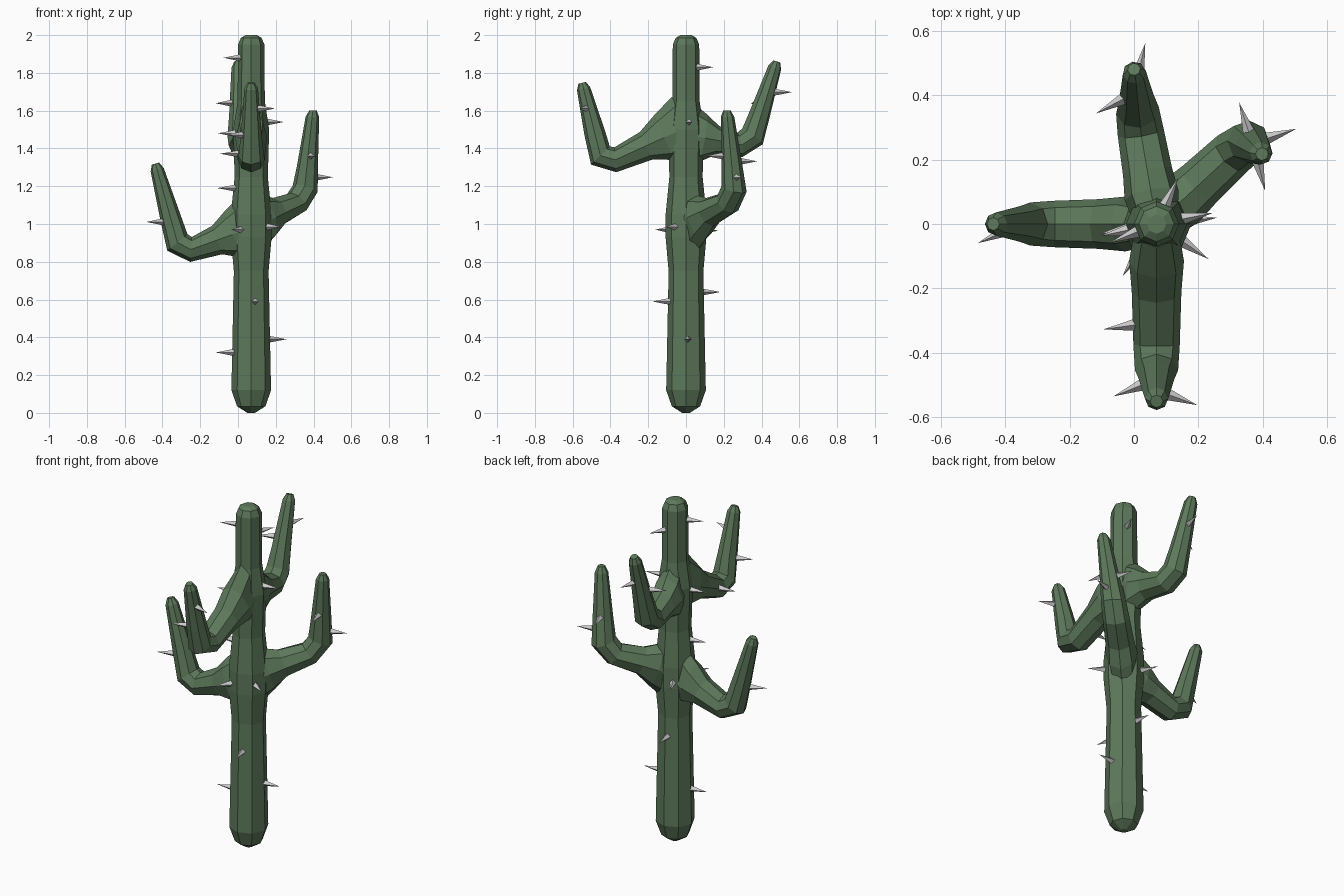
import bpy, bmesh, math
from mathutils import Vector

if "Cube" in bpy.data.objects:
    bpy.data.objects.remove(bpy.data.objects["Cube"])

SIDES = 8
green = bpy.data.materials.new("cactus_green")
green.diffuse_color = (0.11, 0.19, 0.105, 1)
green.use_nodes = True
green.node_tree.nodes["Principled BSDF"].inputs["Base Color"].default_value = green.diffuse_color


def add_object(name, bm):
    mesh = bpy.data.meshes.new(name)
    bm.to_mesh(mesh)
    bm.free()
    obj = bpy.data.objects.new(name, mesh)
    bpy.context.collection.objects.link(obj)
    return obj


def tube(name, rings, side):
    """Loft eight-sided rings (centre, width, height) with closed ends."""
    bm = bmesh.new()
    loops = []
    for i, (p, w, h) in enumerate(rings):
        before, after = rings[max(i - 1, 0)][0], rings[min(i + 1, len(rings) - 1)][0]
        tangent = (p - before).normalized() + (after - p).normalized()
        up = tangent.cross(side).normalized()
        angles = [math.tau * k / SIDES for k in range(SIDES)]
        loops.append([bm.verts.new(p + side * w * math.cos(a) + up * h * math.sin(a)) for a in angles])
    for a, b in zip(loops, loops[1:]):
        for k in range(SIDES):
            n = (k + 1) % SIDES
            bm.faces.new((a[k], a[n], b[n], b[k]))
    bm.faces.new(loops[0])
    bm.faces.new(loops[-1])
    bmesh.ops.recalc_face_normals(bm, faces=bm.faces)
    obj = add_object(name, bm)
    obj.data.materials.append(green)
    return obj


def on_path(path, t):
    """Point on a polyline; whole numbers are its corners."""
    i = min(int(t), len(path) - 2)
    return path[i].lerp(path[i + 1], t - i)


# Trunk: height and radius, swelling where the arms join
profile = [(0, .02), (.035, .075), (.12, .105), (.75, .092), (.93, .108), (1.05, .108),
           (1.25, .088), (1.5, .095), (1.65, .072), (1.95, .07), (1.985, .055), (2, .03)]
body = tube("cactus_body", [(Vector((.07, 0, z)), r, r) for z, r in profile], Vector((1, 0, 0)))

# Centre lines: root on the trunk, elbow, tip
paths = {
    "trunk": [(.07, 0, 0), (.07, 0, 1), (.07, 0, 2)],
    "left_arm": [(.07, 0, .98), (-.305, 0, .845), (-.437, 0, 1.32)],
    "right_arm": [(.07, 0, 1), (.35, .26, 1.13), (.397, .217, 1.6)],
    "front_arm": [(.07, 0, 1.51), (.07, -.44, 1.31), (.07, -.55, 1.747)],
    "back_arm": [(.07, 0, 1.47), (.012, .335, 1.41), (0, .48, 1.86)],
}
paths = {name: [Vector(p) for p in pts] for name, pts in paths.items()}

# Shared arm shape: position on path, width, height (flared root, rounded tip)
arm_shape = [(0, .065, .18), (.26, .085, .13), (.48, .077, .08), (.85, .072, .066),
             (1.12, .067, .069), (1.38, .055, .056), (1.93, .036, .036), (2, .02, .02)]
for name, path in paths.items():
    if name == "trunk":
        continue
    side = (path[1] - path[0]).cross(Vector((0, 0, 1))).normalized()
    arm = tube(name, [(on_path(path, t), w, h) for t, w, h in arm_shape], side)
    mod = body.modifiers.new(name, "BOOLEAN")
    mod.operation = "UNION"
    mod.solver = "EXACT"
    mod.object = arm
    bpy.context.view_layer.objects.active = body
    bpy.ops.object.modifier_apply(modifier=mod.name)
    bpy.data.objects.remove(arm)

# Thorns: position on path and compass angle; each is planted on the skin
thorns = {
    "trunk": [(.32, 187), (.39, 6), (.59, 283), (.64, 97), (.97, 237), (.985, 326),
              (.965, 118), (1.19, 190), (1.48, 192), (1.54, 11), (1.88, 202), (1.83, 65)],
    "left_arm": [(1.35, 204)],
    "right_arm": [(1.25, 18), (1.49, 284), (1.43, 108)],
    "front_arm": [(.69, 188), (1.37, 202), (1.69, 340)],
    "back_arm": [(1.51, 208), (1.64, 77)],
}
bpy.context.view_layer.update()
bm = bmesh.new()
for name, spots in thorns.items():
    for t, degrees in spots:
        a = math.radians(degrees)
        out = Vector((math.cos(a), math.sin(a), 0))
        hit, skin, _, _ = body.ray_cast(on_path(paths[name], t), out)
        if not hit:
            continue
        matrix = out.to_track_quat("Z", "Y").to_matrix().to_4x4()
        matrix.translation = skin + out * .038
        bmesh.ops.create_cone(bm, cap_ends=True, segments=4, radius1=.021, radius2=0,
                              depth=.11, matrix=matrix)
add_object("thorns", bm)
